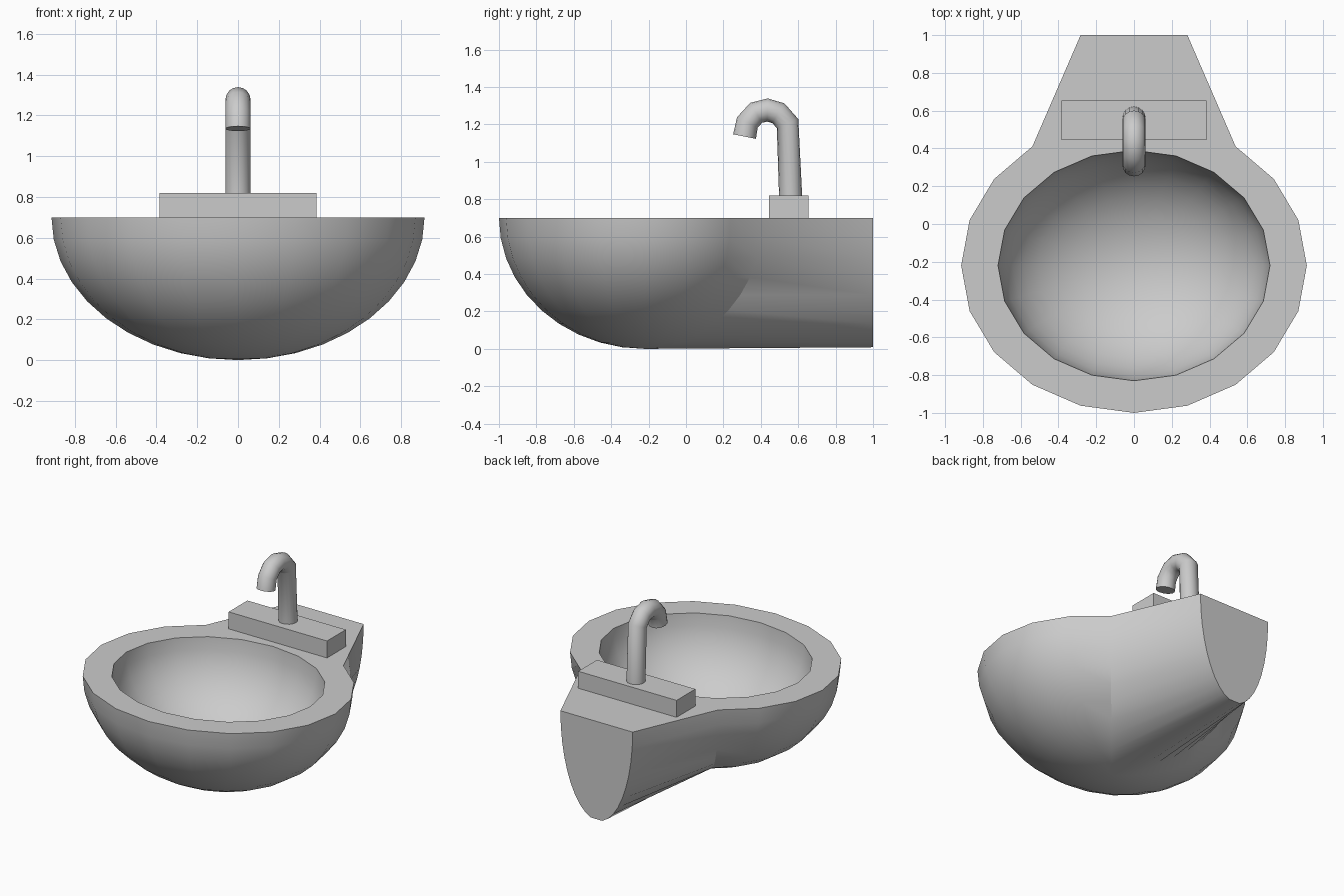
import bpy, bmesh
from math import sin, cos, pi

if "Cube" in bpy.data.objects:
    bpy.data.objects.remove(bpy.data.objects["Cube"])

SEG, RINGS, CY, TOP = 20, 10, -0.22, 0.70


def smooth(obj, degrees=30):
    bpy.ops.object.select_all(action='DESELECT')
    obj.select_set(True)
    bpy.context.view_layer.objects.active = obj
    bpy.ops.object.shade_smooth_by_angle(angle=degrees * pi / 180)


def half_shell(bm, rx, ry, rz, tail=False):
    """Lower half of an ellipsoid; optionally pull the back columns to the wall."""
    rows = []
    for r in range(RINGS):
        p = r * pi / 2 / RINGS
        row = []
        for s in range(SEG):
            a = 2 * pi * s / SEG
            y = CY + ry * cos(p) * sin(a)
            if tail and s in (4, 5, 6):
                y = 1.0
            row.append(bm.verts.new((rx * cos(p) * cos(a), y, TOP - rz * sin(p))))
        rows.append(row)
    pole = bm.verts.new((0, CY, TOP - rz))
    for s in range(SEG):
        n = (s + 1) % SEG
        for a, b in zip(rows, rows[1:]):
            bm.faces.new((a[s], a[n], b[n], b[s]))
        bm.faces.new((rows[-1][s], rows[-1][n], pole))
    return rows[0]


# Basin: outer shell with wall mount, inner bowl, flat rim
bm = bmesh.new()
outer = half_shell(bm, 0.915, 0.78, 0.70, tail=True)
inner = half_shell(bm, 0.72, 0.61, 0.55)
for s in range(SEG):
    n = (s + 1) % SEG
    bm.faces.new((outer[s], outer[n], inner[n], inner[s]))
bmesh.ops.recalc_face_normals(bm, faces=bm.faces)
mesh = bpy.data.meshes.new("basin")
bm.to_mesh(mesh)
bm.free()
basin = bpy.data.objects.new("basin", mesh)
bpy.context.collection.objects.link(basin)
smooth(basin)

# Tap base block
bpy.ops.mesh.primitive_cube_add(size=1, location=(0, 0.55, 0.76))
block = bpy.context.object
block.name = "tap_base"
block.scale = (0.77, 0.21, 0.12)

# Tap: round pipe swept along a hooked path
path = [(0.56, 0.80), (0.543, 1.205), (0.493, 1.26), (0.435, 1.277),
        (0.375, 1.262), (0.328, 1.21), (0.313, 1.135)]
curve = bpy.data.curves.new("tap", 'CURVE')
curve.dimensions = '3D'
curve.bevel_depth = 0.062
curve.bevel_resolution = 6
curve.use_fill_caps = True
spline = curve.splines.new('POLY')
spline.points.add(len(path) - 1)
for pt, (y, z) in zip(spline.points, path):
    pt.co = (0, y, z, 1)
tap = bpy.data.objects.new("tap", curve)
bpy.context.collection.objects.link(tap)
bpy.ops.object.select_all(action='DESELECT')
tap.select_set(True)
bpy.context.view_layer.objects.active = tap
bpy.ops.object.convert(target='MESH')
smooth(bpy.context.object, 50)
